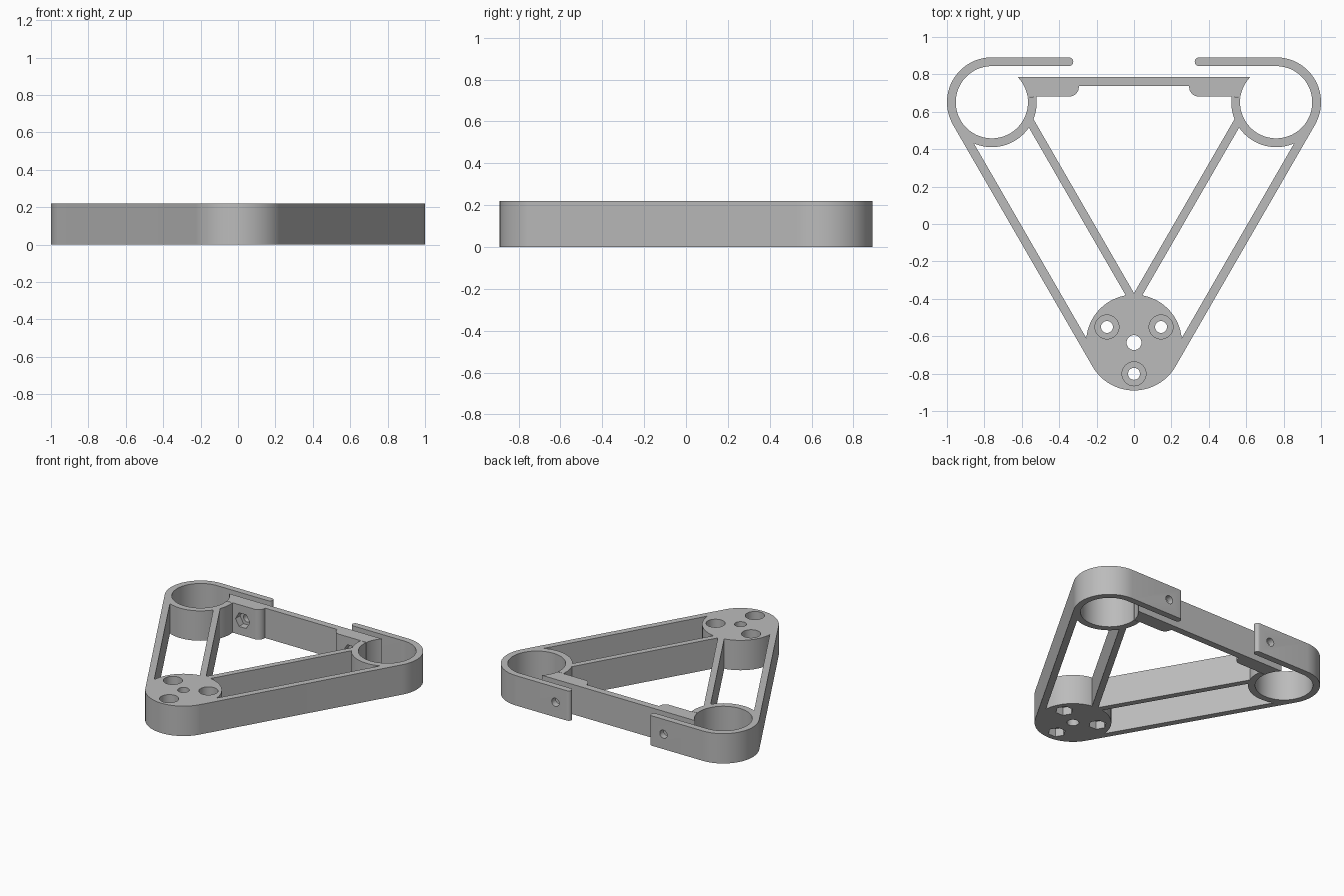
import bpy, bmesh
from math import sin, cos, pi, radians
from mathutils import Vector, Matrix

if "Cube" in bpy.data.objects:
    bpy.data.objects.remove(bpy.data.objects["Cube"])

H = 0.22                                   # plate height
RING, RING_R, BORE_R = Vector((-0.76, 0.651)), 0.24, 0.193
HUB, HUB_R = Vector((0, -0.634)), 0.256
N = Vector((-cos(pi / 6), -sin(pi / 6)))   # outward normal of the left struts
D = Vector((-sin(pi / 6), cos(pi / 6)))    # direction along the left struts

grey = bpy.data.materials.new("grey_plastic")
grey.use_nodes = True
COLOR = (0.5, 0.5, 0.5, 1)
grey.diffuse_color = COLOR
grey.node_tree.nodes["Principled BSDF"].inputs["Base Color"].default_value = COLOR


def arc(c, r, a0, a1, n):
    angles = [radians(a0 + (a1 - a0) * i / n) for i in range(n + 1)]
    return [Vector((c[0] + r * cos(a), c[1] + r * sin(a))) for a in angles]


def circle(c, r, n=96):
    return arc(c, r, 0, 360, n)[:-1]


def mirror(points):
    return [Vector((-p[0], p[1])) for p in points]


def prism(name, points, z0=0, z1=H, matrix=Matrix()):
    """Extrude a flat outline from z0 to z1."""
    bm = bmesh.new()
    face = bm.faces.new([bm.verts.new((p[0], p[1], z0)) for p in points])
    top = bmesh.ops.extrude_face_region(bm, geom=[face])["geom"]
    verts = [v for v in top if isinstance(v, bmesh.types.BMVert)]
    bmesh.ops.translate(bm, verts=verts, vec=(0, 0, z1 - z0))
    bm.transform(matrix)
    bmesh.ops.recalc_face_normals(bm, faces=bm.faces)
    mesh = bpy.data.meshes.new(name)
    bm.to_mesh(mesh)
    bm.free()
    ob = bpy.data.objects.new(name, mesh)
    bpy.context.collection.objects.link(ob)
    return ob


def combine(target, tool, operation):
    mod = target.modifiers.new("join", "BOOLEAN")
    mod.operation, mod.solver, mod.object = operation, "EXACT", tool
    deps = bpy.context.evaluated_depsgraph_get()
    mesh = bpy.data.meshes.new_from_object(target.evaluated_get(deps))
    target.modifiers.clear()
    target.data = mesh
    bpy.data.objects.remove(tool)


def strut(n0, n1, t0, t1):
    return [N * n + D * t for n, t in ((n0, t0), (n1, t0), (n1, t1), (n0, t1))]


# Hub disc
frame = prism("clamp_frame", circle(HUB, HUB_R))

# Clamp ring with its straight arm, outer strut and inner strut on each side
arm_r = (RING_R - BORE_R) / 2
arm_end = (-0.348, RING.y + BORE_R + arm_r)
ring_outline = ([RING, Vector((RING.x, RING.y + BORE_R))]
                + arc(arm_end, arm_r, -90, 90, 12)
                + arc(RING, RING_R, 90, 367.5, 74))
outer_n = N.dot(HUB) + HUB_R
outer_strut = strut(outer_n - 0.047, outer_n, D.dot(HUB), D.dot(RING))
inner_strut = strut(0.185, 0.229, -0.43, 0.8)
for outline in (ring_outline, outer_strut, inner_strut):
    combine(frame, prism("side", outline), "UNION")
    combine(frame, prism("side", mirror(outline)), "UNION")

# Crossbar with a thick nut block at each end
block = [Vector((-0.64, 0.787)), Vector((-0.64, 0.737)), Vector((-0.6, 0.682))]
block += arc((-0.345, 0.732), 0.05, -90, 0, 10) + [Vector((-0.295, 0.737))]
combine(frame, prism("crossbar", block + mirror(block)[::-1]), "UNION")

# Ring bores, clamp bolt holes and hexagonal nut pockets
for side in (-1, 1):
    center = (side * -RING.x, RING.y)
    combine(frame, prism("bore", circle(center, BORE_R), -0.1, 0.4), "DIFFERENCE")
    sideways = Matrix.Translation((side * 0.44, 0, H / 2)) @ Matrix.Rotation(-pi / 2, 4, "X")
    for r, sides, y0, y1 in ((0.03, 32, 0.6, 1), (0.058, 6, 0.6, 0.735)):
        combine(frame, prism("bolt", circle((0, 0), r, sides), y0, y1, sideways), "DIFFERENCE")

# Hub holes: plain centre hole, three counterbored ones with nut pockets below
combine(frame, prism("hole", circle(HUB, 0.04, 32), -0.1, 0.4), "DIFFERENCE")
for hole in arc(HUB, 0.167, 30, 270, 2):
    if hole.y > 0:
        continue
    for r, sides, z0, z1 in ((0.032, 32, -0.1, 0.4), (0.064, 48, 0.12, 0.4), (0.06, 6, -0.1, 0.06)):
        combine(frame, prism("hole", circle(hole, r, sides), z0, z1), "DIFFERENCE")

# Finish
frame.data.materials.clear()
frame.data.materials.append(grey)
for poly in frame.data.polygons:
    poly.material_index = 0
bpy.ops.object.select_all(action="DESELECT")
frame.select_set(True)
bpy.context.view_layer.objects.active = frame
bpy.ops.object.shade_smooth_by_angle(angle=radians(30))
